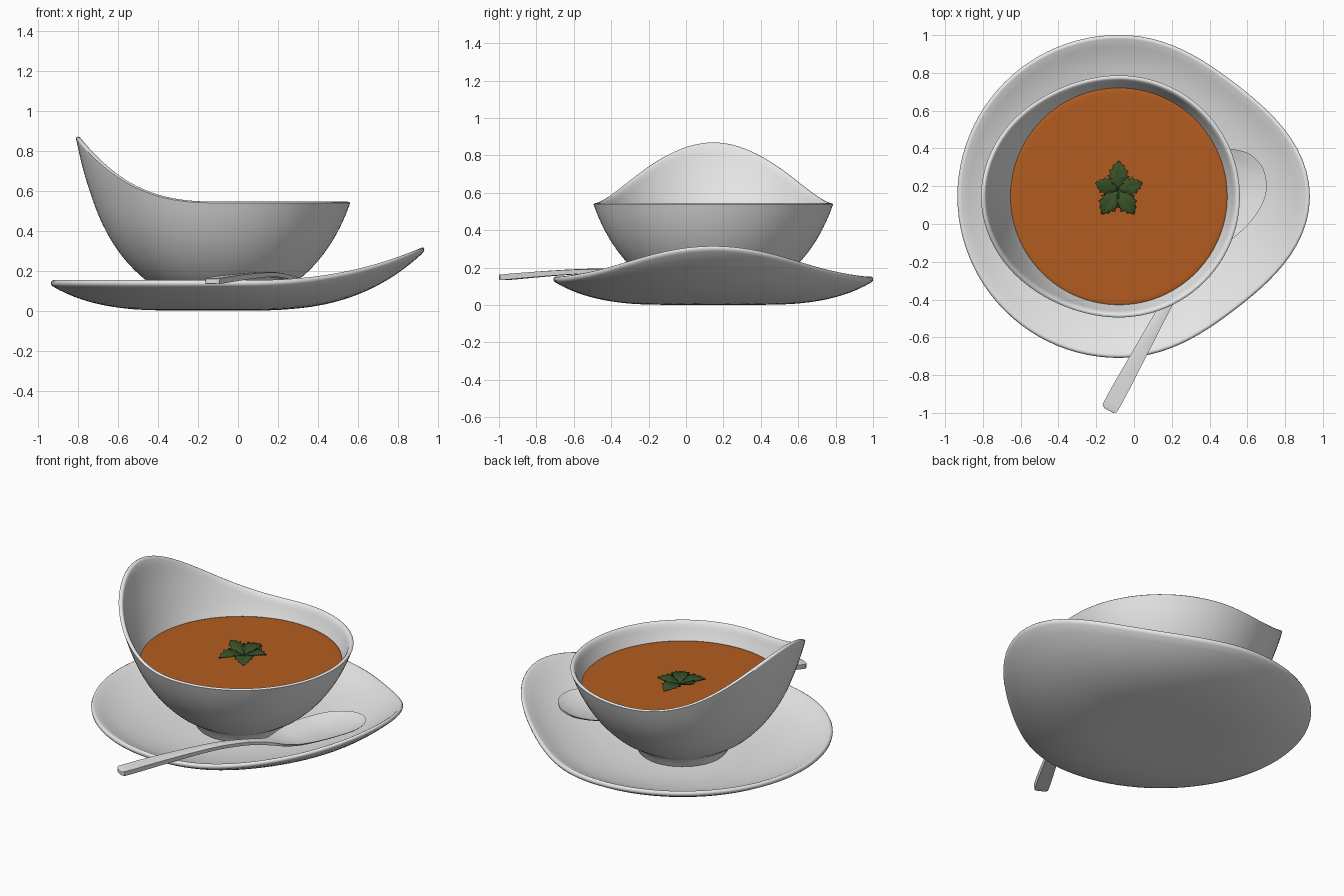
import bpy
import bmesh
from math import sin, cos, tau, radians

if "Cube" in bpy.data.objects:
    bpy.data.objects.remove(bpy.data.objects["Cube"])

CX, CY = -0.08, 0.146   # shared axis of plate, bowl and soup
SEG = 96


def material(name, color):
    m = bpy.data.materials.new(name)
    m.use_nodes = True
    m.diffuse_color = (*color, 1)
    bsdf = next(n for n in m.node_tree.nodes if n.type == 'BSDF_PRINCIPLED')
    bsdf.inputs["Base Color"].default_value = (*color, 1)
    return m


def curve(*pts):
    """Smooth function through (x, y) points."""
    def slope(i):
        a, b = pts[max(i - 1, 0)], pts[min(i + 1, len(pts) - 1)]
        return (b[1] - a[1]) / (b[0] - a[0])

    def f(x):
        x = min(max(x, pts[0][0]), pts[-1][0])
        i = next(k for k in range(len(pts) - 1) if x <= pts[k + 1][0])
        (x0, y0), (x1, y1) = pts[i], pts[i + 1]
        h = x1 - x0
        t = (x - x0) / h
        return ((1 + 2 * t) * (1 - t) ** 2 * y0 + t * (1 - t) ** 2 * h * slope(i)
                + t * t * (3 - 2 * t) * y1 + t * t * (t - 1) * h * slope(i + 1))
    return f


def finish(bm, name, mat, angle):
    me = bpy.data.meshes.new(name)
    bmesh.ops.recalc_face_normals(bm, faces=bm.faces)
    bm.to_mesh(me)
    bm.free()
    ob = bpy.data.objects.new(name, me)
    bpy.context.collection.objects.link(ob)
    me.materials.append(mat)
    bpy.ops.object.select_all(action='DESELECT')
    ob.select_set(True)
    bpy.context.view_layer.objects.active = ob
    bpy.ops.object.shade_smooth_by_angle(angle=radians(angle))
    return ob


def loft(name, rings, mat, angle):
    """Skin closed rings of equal size and cap both ends."""
    bm = bmesh.new()
    rows = [[bm.verts.new(p) for p in ring] for ring in rings]
    n = len(rows[0])
    for a, b in zip(rows, rows[1:]):
        for i in range(n):
            j = (i + 1) % n
            bm.faces.new((a[i], a[j], b[j], b[i]))
    bm.faces.new(rows[0])
    bm.faces.new(rows[-1])
    return finish(bm, name, mat, angle)


def turned(name, section, mat, angle=60):
    """Skin a section that may vary with direction; section(angle) gives (r, z) pairs."""
    cols = []
    for k in range(SEG):
        a = tau * k / SEG
        cols.append([(CX + r * cos(a), CY + r * sin(a), z) for r, z in section(a)])
    return loft(name, list(zip(*cols)), mat, angle)


ceramic = material("white ceramic", (0.8, 0.8, 0.8))
steel = material("spoon metal", (0.78, 0.78, 0.78))
orange = material("orange soup", (0.45, 0.108, 0.014))
green = material("leaf green", (0.04, 0.085, 0.022))

# Plate: a shallow dish whose +x side is drawn out and swept upward
plate_under = curve((0, 0), (0.3, 0.002), (0.42, 0.006), (0.52, 0.016), (0.62, 0.034),
                    (0.72, 0.063), (0.8, 0.097), (0.846, 0.122))
plate_top = curve((0, 0.03), (0.3, 0.033), (0.42, 0.039), (0.52, 0.051), (0.62, 0.071),
                  (0.72, 0.1), (0.8, 0.134), (0.834, 0.151))


def plate_section(a):
    c = max(cos(a), 0)
    scale = (0.854 + 0.216 * c ** 5.5 - 0.06 * c ** 2) / 0.854
    steps = [0.03 + 0.97 * k / 22 for k in range(23)]
    pts = [(0.846 * s, plate_under(0.846 * s)) for s in steps]
    pts += [(0.853, 0.13), (0.855, 0.14), (0.851, 0.149), (0.843, 0.153)]
    pts += [(0.834 * s, plate_top(0.834 * s)) for s in reversed(steps)]
    out = []
    for r, z in pts:
        x = CX + r * scale * cos(a)
        out.append((r * scale, z + 0.168 * (max(x - 0.05, 0) / 0.88) ** 2.3))
    return out


turned("plate", plate_section, ceramic)

# Bowl: round wall on a small foot, its -x side rising to a tall lip
wall = curve((0.085, 0.275), (0.11, 0.317), (0.16, 0.39), (0.24, 0.472), (0.33, 0.54),
             (0.43, 0.596), (0.54, 0.641), (0.7, 0.692), (0.87, 0.732))


def bowl_section(a):
    c = max(-cos(a), 0)
    top = 0.545
    for _ in range(12):
        top = 0.545 + 0.325 * (c * wall(top) / 0.732) ** 2.75
    steps = [k / 20 for k in range(21)]
    low, high = 0.085, top - 0.014
    pts = [(0.2, 0.03), (0.25, 0.03), (0.258, 0.04), (0.262, 0.075)]
    pts += [(wall(low + (high - low) * s), low + (high - low) * s) for s in steps]
    rim = wall(top)
    pts += [(rim - 0.002, top - 0.006), (rim - 0.008, top - 0.001), (rim - 0.015, top),
            (rim - 0.022, top - 0.003), (rim - 0.026, top - 0.008)]
    low = 0.125
    pts += [(wall(low + (high - low) * s) - 0.026, low + (high - low) * s)
            for s in reversed(steps)]
    return pts + [(0.15, 0.1)]


turned("bowl", bowl_section, ceramic)

# Soup: flat disc with a soft edge against the wall
turned("soup", lambda a: [(0.05, 0.425), (0.565, 0.425), (0.579, 0.435), (0.575, 0.439),
                          (0.566, 0.442), (0.555, 0.443), (0.54, 0.443), (0.05, 0.443)], orange)

# Spoon: cross-sections along its length, dished at the far end
half_width = curve((-0.014, 0.026), (0, 0.043), (0.3, 0.039), (0.63, 0.03), (0.85, 0.024),
                   (0.94, 0.038), (1.0, 0.08), (1.07, 0.128), (1.2, 0.176), (1.3, 0.191),
                   (1.4, 0.18), (1.48, 0.13), (1.52, 0.075), (1.535, 0.015))
height = curve((-0.014, 0.158), (0, 0.163), (0.3, 0.183), (0.6, 0.191), (0.8, 0.175),
               (1.0, 0.142), (1.25, 0.163), (1.535, 0.184))
dish = curve((-0.014, 0), (0.92, 0), (1.1, 0.03), (1.3, 0.044), (1.45, 0.026), (1.535, 0))
thick = curve((-0.014, 0.022), (0, 0.03), (0.6, 0.022), (0.9, 0.02), (1.1, 0.013), (1.535, 0.012))


def spoon_ring(s):
    dx, dy = 0.479, 0.878
    w, ring = half_width(s), []
    us = [k / 6 - 1 for k in range(13)]
    for drop, row in ((0, us), (1, us[::-1])):
        for u in row:
            p = w * u * (1 - 0.1 * drop)
            tilt = 0.1 * p * min(max((s - 0.95) / 0.35, 0), 1)
            z = height(s) + tilt - dish(s) * (1 - u * u) - drop * thick(s)
            ring.append((-0.128 + s * dx + p * dy, -0.975 + s * dy - p * dx, z))
    return ring


stations = [-0.014, -0.008] + [0.03 * k for k in range(49)] + [1.46, 1.48, 1.5, 1.515, 1.527, 1.535]
loft("spoon", [spoon_ring(s) for s in stations], steel, 40)

# Herb garnish: five broad toothed leaflets folded along their midribs
teeth = [(0, 0.08), (0.18, 0.2), (0.26, 0.18), (0.44, 0.42), (0.5, 0.29), (0.66, 0.36),
         (0.71, 0.22), (0.84, 0.2), (0.88, 0.11), (1, 0.02)]
leaflets = [(88, 0.145, 0.01), (16, 0.128, 0.02), (-56, 0.145, 0.005),
            (236, 0.145, 0.005), (162, 0.12, 0.045)]
bm = bmesh.new()
for deg, length, curl in leaflets:
    ca, sa = cos(radians(deg)), sin(radians(deg))
    rows = []
    for t, w in teeth:
        row = []
        for side in (-1, 0, 1):
            u = length * (t + 0.06 * abs(side))
            v = length * w * side
            z = 0.449 + curl * t * t + 0.3 * abs(v) + 0.01 * sin(3 * t)
            row.append(bm.verts.new((-0.085 + u * ca - v * sa, 0.18 + u * sa + v * ca, z)))
        rows.append(row)
    for a, b in zip(rows, rows[1:]):
        for i in (0, 1):
            bm.faces.new((a[i], a[i + 1], b[i + 1], b[i]))
leaf = finish(bm, "herb_leaf", green, 30)
solid = leaf.modifiers.new("thickness", 'SOLIDIFY')
solid.thickness = 0.005
solid.offset = 0
